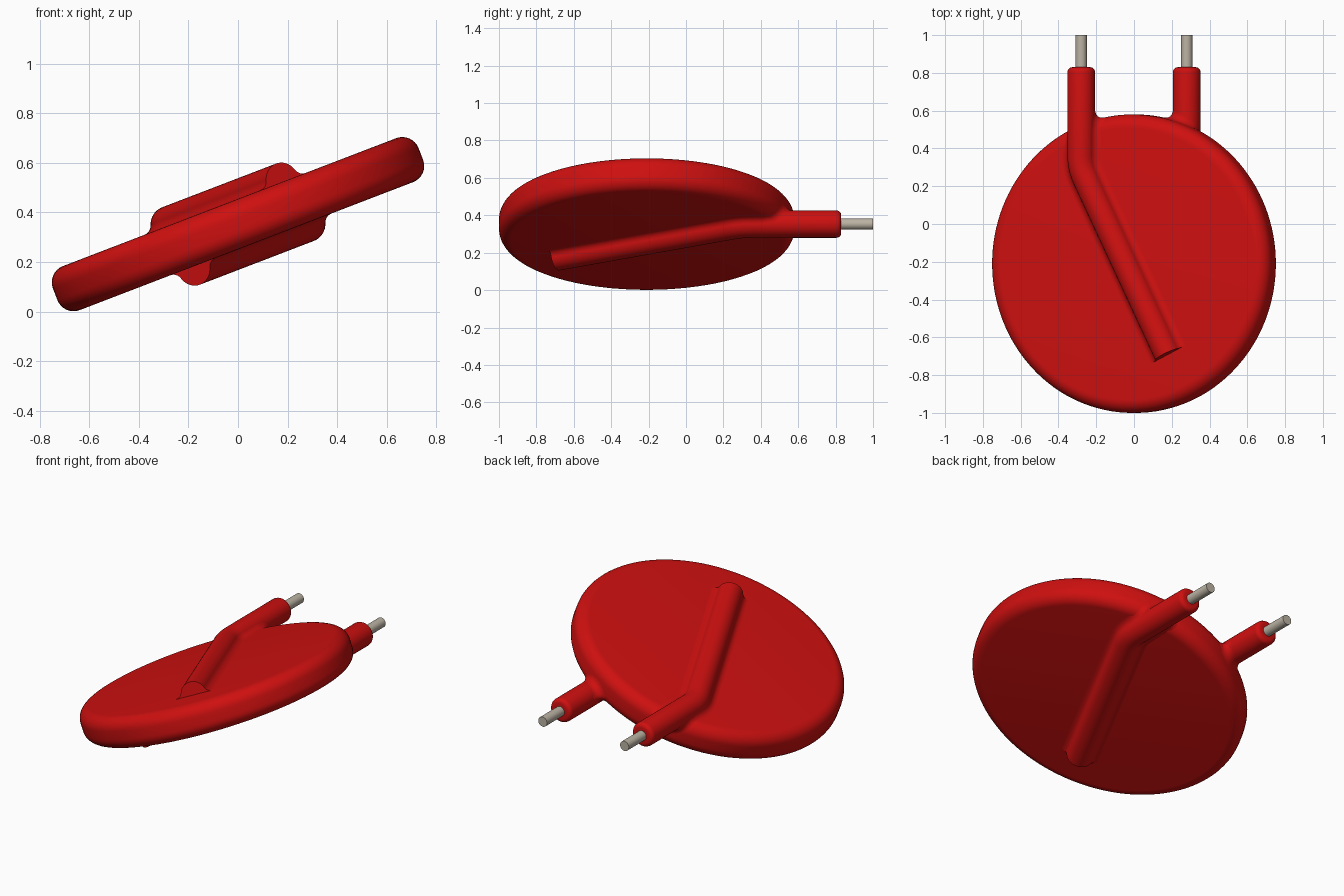
import bpy, bmesh, math
from mathutils import Vector, Matrix

if "Cube" in bpy.data.objects:
    bpy.data.objects.remove(bpy.data.objects["Cube"], do_unlink=True)

TILT = math.radians(21)
R, RIM, HALF = 0.79, 0.07, 0.095       # disc radius, rim rounding, half thickness
CORE, FLAT = R - RIM, HALF - RIM
YC = -0.21                             # disc centre
LEAD_U, LEAD_W = -0.261, 0.10          # lead axis, in the disc's own frame
TUBE, FIL = 0.073, 0.04                # coating radius, fillet radius
UP = Vector((0, 0, 1))
PLACE = Matrix.Translation((0, 0, 0.353)) @ Matrix.Rotation(-TILT, 4, 'Y')


def material(name, rgb, rough):
    m = bpy.data.materials.new(name)
    m.use_nodes = True
    m.diffuse_color = (*rgb, 1)
    bsdf = next(n for n in m.node_tree.nodes if n.type == 'BSDF_PRINCIPLED')
    bsdf.inputs["Base Color"].default_value = (*rgb, 1)
    bsdf.inputs["Roughness"].default_value = rough
    return m


RED = material("red coating", (0.62, 0.005, 0.005), 0.5)
METAL = material("tinned wire", (0.50, 0.45, 0.37), 0.5)


def loft(name, rings, mat, flip=False, closed=False):
    """Skin a list of equal closed rings, cap the ends and place the part."""
    bm = bmesh.new()
    rows = [[bm.verts.new(p) for p in ring] for ring in rings]
    n = len(rows[0])
    pairs = list(zip(rows, rows[1:])) + ([(rows[-1], rows[0])] if closed else [])
    for a, b in pairs:
        for i in range(n):
            j = (i + 1) % n
            bm.faces.new((a[i], a[j], b[j], b[i]))
    if not closed:
        bm.faces.new(rows[0][::-1])
        bm.faces.new(rows[-1])
    bmesh.ops.recalc_face_normals(bm, faces=bm.faces)
    if flip:                           # second lead: half turn about y
        bm.transform(Matrix.Rotation(math.pi, 4, 'Y'))
    bm.transform(PLACE)
    me = bpy.data.meshes.new(name)
    bm.to_mesh(me)
    bm.free()
    ob = bpy.data.objects.new(name, me)
    bpy.context.collection.objects.link(ob)
    me.materials.append(mat)
    bpy.ops.object.select_all(action='DESELECT')
    ob.select_set(True)
    bpy.context.view_layer.objects.active = ob
    bpy.ops.object.shade_smooth_by_angle(angle=math.radians(35))
    return ob


def circle(centre, side, radius, n=40):
    return [centre + radius * (math.cos(t) * side + math.sin(t) * UP)
            for t in (2 * math.pi * i / n for i in range(n))]


# Disc: stacked circles with a rounded rim
profile = [(CORE + RIM * math.cos(t), FLAT + RIM * math.sin(t))
           for t in (math.pi / 2 * k / 8 for k in range(9))]
profile = [(r, -w) for r, w in reversed(profile)] + profile
loft("disc_body", [[Vector((r * math.cos(t), YC + r * math.sin(t), w))
                    for t in (2 * math.pi * i / 128 for i in range(128))]
                   for r, w in profile], RED)

# Lead path: slanted run over the face, soft bend, straight run to the back
end = Vector((0.231, -0.69, LEAD_W))
knee = Vector((LEAD_U, 0.30, LEAD_W))
back = Vector((0, 1, 0))
slant = (knee - end).normalized()
p0, p2 = knee - 0.06 * slant, knee + 0.06 * back
path = [(end, slant)]
for k in range(7):
    t = k / 6
    path.append(((1 - t) ** 2 * p0 + 2 * t * (1 - t) * knee + t * t * p2,
                 slant.lerp(back, t).normalized()))


def side_of(tangent):
    return tangent.cross(UP).normalized()


# Coated lead with a rounded tip
tube = [circle(p, side_of(t), TUBE) for p, t in path]
TIP, BEV = 0.83, 0.025
for k in range(6):
    a = math.pi / 2 * k / 5
    tube.append(circle(Vector((LEAD_U, TIP - BEV + BEV * math.sin(a), LEAD_W)),
                       side_of(back), TUBE - BEV + BEV * math.cos(a)))

# Bare wire
wire = [circle(Vector((LEAD_U, y, LEAD_W)), side_of(back), 0.03, 24) for y in (0.78, 1.0)]


def fillet_section(c, to_tube, to_disc):
    """Concave arc around c from tube to disc, closed by a buried corner."""
    arc = [c + FIL * to_tube.slerp(to_disc, k / 6) for k in range(7)]
    return arc + [c + FIL * (to_tube + to_disc)]


# Fillet: along one side of the lead, under it around the rim, back along the other
lift = HALF + FIL - LEAD_W
reach = math.sqrt((TUBE + FIL) ** 2 - lift ** 2)


def skirt(sign):
    out = []
    for p, t in path:
        c = p + sign * reach * side_of(t) + lift * UP
        out.append(fillet_section(c, (p - c).normalized(), -UP))
    return out


collar = []
start = math.asin(lift / (TUBE + FIL))
for k in range(33):
    th = start - (math.pi + 2 * start) * k / 32
    u = LEAD_U + (TUBE + FIL) * math.cos(th)
    w = LEAD_W + (TUBE + FIL) * math.sin(th)
    over = max(abs(w) - FLAT, 0)
    rho = CORE + math.sqrt(max((RIM + FIL) ** 2 - over ** 2, 0))
    c = Vector((u, YC + math.sqrt(rho ** 2 - u ** 2), w))
    radial = Vector((u, c.y - YC, 0)).normalized()
    core = radial * CORE + Vector((0, YC, max(-FLAT, min(FLAT, w))))
    collar.append(fillet_section(c, Vector((-math.cos(th), 0, -math.sin(th))),
                                 (core - c).normalized()))
fillet = skirt(1) + collar + skirt(-1)[::-1]

# Two leads, one on each face
for label, flip in (("upper", False), ("lower", True)):
    loft(label + "_lead_coating", tube, RED, flip)
    loft(label + "_lead_fillet", fillet, RED, flip)
    loft(label + "_lead_wire", wire, METAL, flip)
